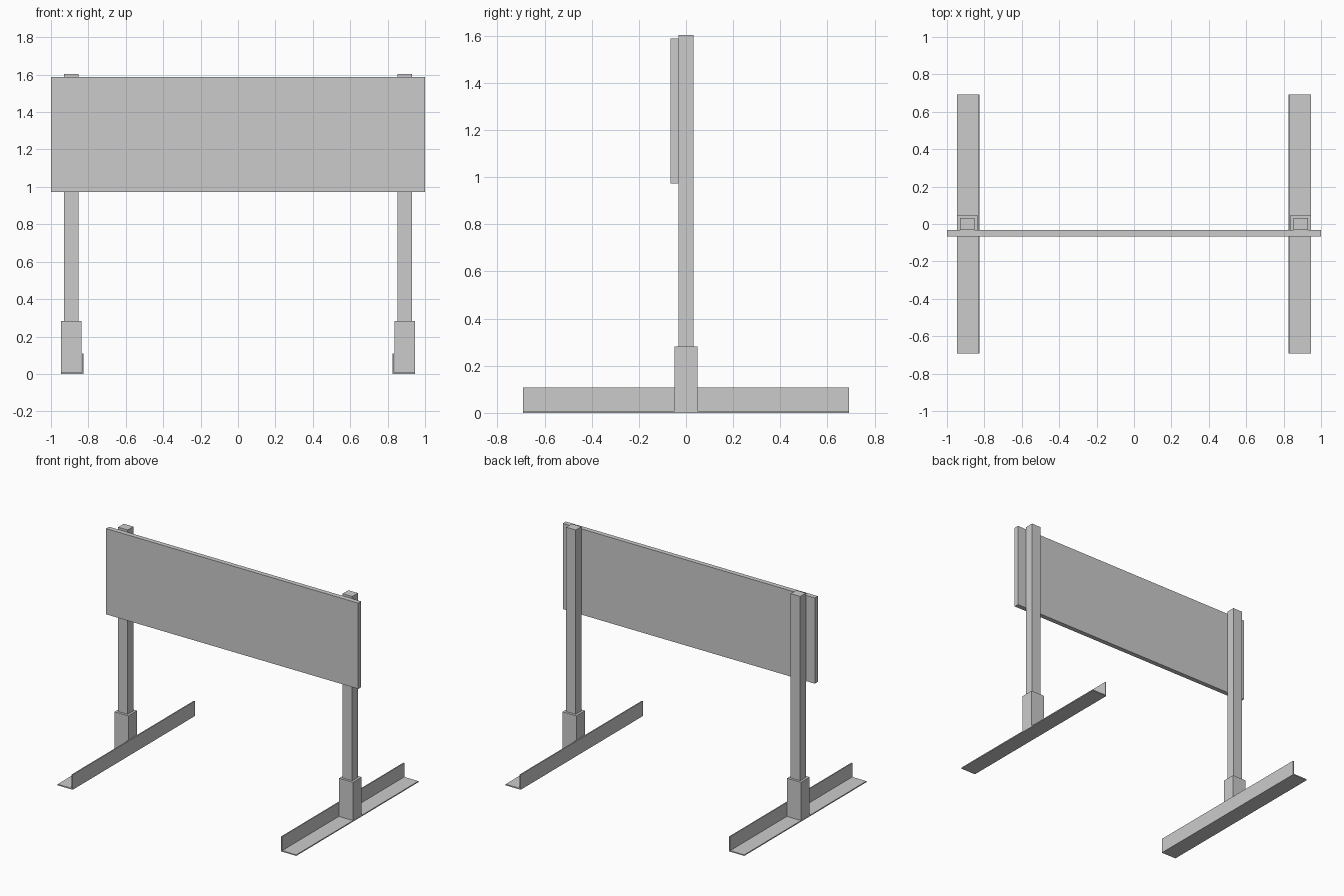
import bpy
import bmesh

if "Cube" in bpy.data.objects:
    bpy.data.objects.remove(bpy.data.objects["Cube"])


def extrude_profile(name, profile, y0, y1):
    """Extrude a closed XZ outline along Y."""
    bm = bmesh.new()
    face = bm.faces.new([bm.verts.new((x, y0, z)) for x, z in profile])
    ret = bmesh.ops.extrude_face_region(bm, geom=[face])
    verts = [v for v in ret["geom"] if isinstance(v, bmesh.types.BMVert)]
    bmesh.ops.translate(bm, verts=verts, vec=(0, y1 - y0, 0))
    bmesh.ops.recalc_face_normals(bm, faces=bm.faces)
    mesh = bpy.data.meshes.new(name)
    bm.to_mesh(mesh)
    bm.free()
    obj = bpy.data.objects.new(name, mesh)
    bpy.context.collection.objects.link(obj)
    return obj


def box(name, x0, x1, y0, y1, z0, z1):
    return extrude_profile(name, [(x0, z0), (x1, z0), (x1, z1), (x0, z1)], y0, y1)


# Sign panel on the front of the posts
box("sign_panel", -1, 1, -0.066, -0.032, 0.973, 1.588)

# L-section foot: upright flange inside, flat flange pointing outwards
T = 0.008
angle = [(0.827, 0), (0.947, 0), (0.947, T), (0.827 + T, T), (0.827 + T, 0.108), (0.827, 0.108)]

for side, s in (("left", -1), ("right", 1)):
    extrude_profile(f"{side}_foot", [(s * x, z) for x, z in angle], -0.692, 0.692)
    # Socket standing on the foot, and the post held in it
    box(f"{side}_socket", s * 0.836, s * 0.946, -0.049, 0.049, T, 0.282)
    box(f"{side}_post", s * 0.853, s * 0.929, -0.032, 0.032, T, 1.604)
